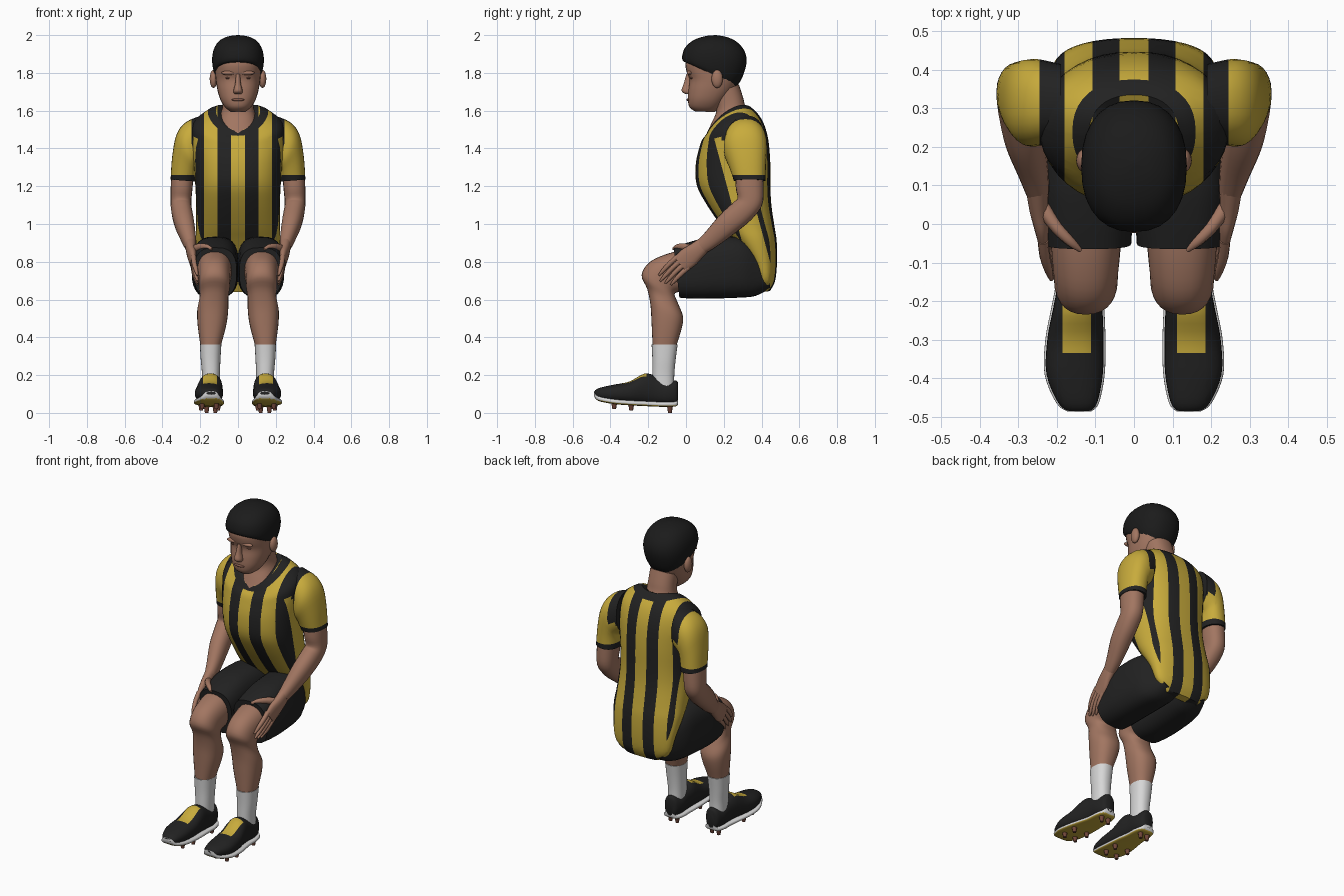
import bpy, bmesh, math
from mathutils import Vector as V, Matrix


def material(name, r, g, b):
    m = bpy.data.materials.new(name)
    m.diffuse_color = (r, g, b, 1)
    return m


SKIN = material("skin", .36, .18, .12)
BLACK = material("black cloth", .016, .016, .016)
YELLOW = material("yellow cloth", .58, .41, .045)
WHITE = material("white", .68, .68, .68)
HAIR = material("hair", .011, .011, .011)
STUD = material("stud brown", .16, .06, .04)
LIP = material("lip", .22, .10, .07)


def sec(x, rx, f, b, lift=0):
    """Cross-section from a front/top point to a back/bottom point in the yz plane."""
    return [x, (f[0] + b[0]) / 2, (f[1] + b[1]) / 2, rx, 0, 0,
            0, (f[0] - b[0]) / 2, (f[1] - b[1]) / 2, lift]


def sleeve_sec(i, o, cy, ry):
    """Cross-section from an inner to an outer point in the xz plane."""
    return [(i[0] + o[0]) / 2, cy, (i[1] + o[1]) / 2, (o[0] - i[0]) / 2, 0, (o[1] - i[1]) / 2,
            0, ry, 0, 0]


def path_secs(pts):
    """Round sections along a path of (x, y, z, rx, rside)."""
    out = []
    for i, p in enumerate(pts):
        d = V(pts[min(i + 1, len(pts) - 1)][:3]) - V(pts[max(i - 1, 0)][:3])
        d.normalize()
        a = V((1, 0, 0))
        a = (a - d * a.dot(d)).normalized()
        b = d.cross(a)
        out.append([*p[:3], *(a * p[3]), *(b * p[4]), 0])
    return out


def loft(bm, secs, n=28, k=4, p=2.3):
    """Smooth skin through the sections; returns the faces of each span."""
    rings, spans = [], []
    m = len(secs)
    for i in range(m - 1):
        q0, q1, q2, q3 = secs[max(i - 1, 0)], secs[i], secs[i + 1], secs[min(i + 2, m - 1)]
        for j in range(k + (i == m - 2)):
            t = j / k
            s = [.5 * (2 * b + (c - a) * t + (2 * a - 5 * b + 4 * c - d) * t * t
                       + (3 * b - a - 3 * c + d) * t ** 3) for a, b, c, d in zip(q0, q1, q2, q3)]
            c, a, b = V(s[0:3]), V(s[3:6]), V(s[6:9])
            ring = []
            for h in range(n):
                w = 2 * math.pi * h / n
                u, v = math.cos(w), math.sin(w)
                u2 = math.copysign(abs(u) ** (2 / p), u)
                v2 = math.copysign(abs(v) ** (2 / p), v)
                ring.append(bm.verts.new(c + a * u2 + b * v2 + V((0, 0, s[9] * u * u))))
            rings.append(ring)
    for i, (r, q) in enumerate(zip(rings, rings[1:])):
        if i % k == 0:
            spans.append([])
        for h in range(n):
            g = (h + 1) % n
            spans[-1].append(bm.faces.new((r[h], r[g], q[g], q[h])))
    bm.faces.new(rings[0])
    bm.faces.new(rings[-1])
    return spans


def cut(bm, co, no):
    bmesh.ops.bisect_plane(bm, geom=bm.verts[:] + bm.edges[:] + bm.faces[:],
                           plane_co=co, plane_no=no, dist=1e-5)


def finish(name, bm, mats, mirror=False, paint=None):
    bmesh.ops.recalc_face_normals(bm, faces=bm.faces[:])
    bm.normal_update()
    if paint:
        for f in bm.faces:
            f.material_index = paint(f, f.calc_center_median())
    me = bpy.data.meshes.new(name)
    bm.to_mesh(me)
    bm.free()
    for m in mats:
        me.materials.append(m)
    ob = bpy.data.objects.new(name, me)
    bpy.context.collection.objects.link(ob)
    bpy.ops.object.select_all(action='DESELECT')
    ob.select_set(True)
    bpy.context.view_layer.objects.active = ob
    bpy.ops.object.shade_smooth_by_angle(angle=math.radians(50))
    if mirror:
        ob.modifiers.new("mirror", 'MIRROR').use_bisect_axis[0] = False
    return ob


def part(name, secs, mat, mirror=False, **kw):
    bm = bmesh.new()
    loft(bm, secs, **kw)
    return finish(name, bm, [mat], mirror)


def blob(name, co, size, mat, mirror=False):
    bm = bmesh.new()
    bmesh.ops.create_uvsphere(bm, u_segments=16, v_segments=10, radius=1,
                              matrix=Matrix.Translation(co) @ Matrix.Diagonal((*size, 1)))
    return finish(name, bm, [mat], mirror)


# jersey: leaning torso, striped by cuts at fixed x, with a collar band on the last span
bm = bmesh.new()
spans = loft(bm, [
    sec(0, .11, (.40, .64), (.445, .645)), sec(0, .18, (.37, .70), (.472, .70)),
    sec(0, .205, (.33, .80), (.482, .80)), sec(0, .222, (.25, .91), (.48, .91)),
    sec(0, .222, (.19, .985), (.468, .99)), sec(0, .222, (.105, 1.11), (.452, 1.10)),
    sec(0, .226, (.056, 1.21), (.447, 1.2)), sec(0, .235, (.052, 1.32), (.446, 1.33)),
    sec(0, .245, (.072, 1.41), (.435, 1.45), .02), sec(0, .235, (.085, 1.445), (.41, 1.535), .045),
    sec(0, .16, (.102, 1.467), (.375, 1.59), .065), sec(0, .118, (.118, 1.495), (.335, 1.625), .045)],
    n=40)
for f in spans[-1]:
    f.material_index = 1
for x in (.038, .108, .18):
    for s in (-1, 1):
        cut(bm, (s * x, 0, 0), (1, 0, 0))
for s in (-1, 1):
    cut(bm, (0, .25 + s * .06, 1.3), (0, 1, .27))


def stripes(f, c):
    x = abs(c.x)
    if f.material_index or .038 < x < .108:
        return 1
    side = abs(c.y - .25 - (1.3 - c.z) * .27) < .06 and c.z < 1.45
    return int(x > .18 and not side)


finish("jersey", bm, [YELLOW, BLACK], paint=stripes)

# sleeves with dark hem and shoulder seam
bm = bmesh.new()
loft(bm, [sleeve_sec((.19, 1.33), (.19, 1.575), .315, .10), sleeve_sec((.215, 1.31), (.275, 1.54), .315, .112),
          sleeve_sec((.22, 1.29), (.325, 1.475), .315, .112), sleeve_sec((.222, 1.265), (.348, 1.36), .325, .098),
          sleeve_sec((.225, 1.225), (.357, 1.235), .337, .084)])
cut(bm, (0, 0, 1.26), (0, 0, 1))
cut(bm, (.245, 0, 0), (1, 0, 0))
finish("sleeves", bm, [YELLOW, BLACK], True,
       lambda f, c: int(c.z < 1.26 or (c.x < .245 and c.z > 1.4)))

# arms and hands resting beside the knees
part("arms", path_secs([(.29, .335, 1.32, .06, .07), (.298, .337, 1.2, .058, .074), (.302, .338, 1.12, .055, .068),
                        (.298, .30, 1.07, .055, .066), (.283, .22, 1.0, .052, .063), (.262, .14, .925, .04, .05),
                        (.25, .085, .88, .03, .04)]), SKIN, True, n=20)
part("palms", path_secs([(.252, .10, .895, .03, .04), (.247, .05, .853, .026, .048),
                         (.24, .01, .82, .022, .055), (.235, -.03, .788, .016, .05)]), SKIN, True, n=16)
for i in range(4):
    o = (i - 1.5) * .019
    y, z, l = -.015 + o, .80 - o, .115 - .012 * abs(i - 1.2)
    part("finger_%d" % (i + 1), path_secs([(.236, y, z, .014, .014), (.232, y - l * .4, z - l * .35, .013, .013),
                                           (.222, y - l * .75, z - l * .72, .011, .011),
                                           (.214, y - l, z - l, .005, .005)]), SKIN, True, n=10, k=2)
part("thumbs", path_secs([(.235, .04, .865, .02, .022), (.20, -.01, .88, .016, .018),
                          (.165, -.045, .878, .013, .015), (.138, -.068, .868, .006, .007)]), SKIN, True, n=10, k=3)

# shorts, one leg mirrored, both meeting in the middle
part("shorts", [sec(.12, .113, (-.065, .875), (-.035, .61)), sec(.122, .119, (.02, .905), (.03, .605)),
                sec(.123, .123, (.12, .928), (.12, .605)), sec(.115, .12, (.28, .93), (.28, .61)),
                sec(.10, .10, (.37, .88), (.37, .62)), sec(.08, .08, (.44, .78), (.445, .66))],
     BLACK, True, p=2.8)

# bare legs: thigh bending over the knee into the calf
part("legs", [sec(.125, .095, (.02, .87), (.03, .65)), sec(.125, .09, (-.09, .845), (-.04, .64)),
              sec(.125, .084, (-.19, .80), (-.06, .63)), sec(.125, .082, (-.235, .73), (-.055, .61)),
              sec(.127, .076, (-.205, .655), (-.038, .57)), sec(.134, .082, (-.188, .57), (-.016, .51)),
              sec(.138, .075, (-.182, .47), (-.022, .45)), sec(.145, .053, (-.176, .35), (-.052, .35)),
              sec(.145, .045, (-.17, .30), (-.06, .30))], SKIN, True)
part("socks", [sec(.145, .057, (-.182, .362), (-.044, .362)), sec(.145, .052, (-.178, .28), (-.055, .28)),
               sec(.143, .047, (-.178, .20), (-.062, .20)), sec(.143, .046, (-.178, .13), (-.062, .13))],
     WHITE, True)

# football shoes: upper with a yellow tongue, sole, studs
SHOE = [(-.487, .088, .112, .025, .142), (-.465, .064, .13, .05, .146), (-.39, .048, .148, .073, .154),
        (-.30, .04, .166, .073, .152), (-.22, .036, .208, .064, .146), (-.16, .033, .195, .056, .143),
        (-.10, .032, .168, .054, .142), (-.055, .034, .172, .042, .142), (-.042, .045, .16, .025, .142)]
bm = bmesh.new()
loft(bm, [sec(c, r, (y, t), (y, b + .008)) for y, b, t, r, c in SHOE])
for co, no in (((.112, 0, 0), (1, 0, 0)), ((.186, 0, 0), (1, 0, 0)),
               ((0, -.335, 0), (0, 1, 0)), ((0, -.21, 0), (0, 1, 0))):
    cut(bm, co, no)
finish("shoe_uppers", bm, [BLACK, YELLOW], True,
       lambda f, c: int(f.normal.z > .2 and .112 < c.x < .186 and -.335 < c.y < -.21))
bm = bmesh.new()
loft(bm, [sec(c, r + .005, (y, b + .027), (y, b)) for y, b, t, r, c in SHOE], p=3.5)
finish("shoe_soles", bm, [WHITE, YELLOW], True, lambda f, c: int(f.normal.z < -.6))
bm = bmesh.new()
for x, y, z in ((.12, -.085, 0), (.166, -.085, 0), (.105, -.29, .012), (.195, -.29, .012),
                (.115, -.38, .02), (.19, -.38, .02)):
    bmesh.ops.create_cone(bm, cap_ends=True, segments=10, radius1=.01, radius2=.017, depth=.045,
                          matrix=Matrix.Translation((x, y, z + .0225)))
finish("studs", bm, [STUD], True)

# neck, head and hair
part("neck", [sec(0, .12, (.105, 1.47), (.34, 1.56)), sec(0, .092, (.135, 1.535), (.315, 1.62)),
              sec(0, .082, (.16, 1.60), (.302, 1.67)), sec(0, .082, (.14, 1.68), (.28, 1.74))], SKIN)
part("head", [sec(0, .04, (.045, 1.597), (.15, 1.592)), sec(0, .068, (.018, 1.62), (.18, 1.615)),
              sec(0, .092, (.010, 1.66), (.21, 1.65)), sec(0, .108, (.012, 1.71), (.25, 1.70)),
              sec(0, .117, (.018, 1.765), (.275, 1.75)), sec(0, .122, (.002, 1.81), (.295, 1.81)),
              sec(0, .124, (-.002, 1.86), (.30, 1.86)), sec(0, .105, (.03, 1.93), (.28, 1.93)),
              sec(0, .05, (.10, 1.97), (.22, 1.97))], SKIN)
part("hair", [sec(0, .112, (.01, 1.855), (.255, 1.715)), sec(0, .13, (-.015, 1.862), (.293, 1.765)),
              sec(0, .137, (-.02, 1.89), (.32, 1.85)), sec(0, .128, (-.004, 1.935), (.31, 1.915)),
              sec(0, .10, (.04, 1.973), (.268, 1.965)), sec(0, .055, (.10, 1.994), (.215, 1.99)),
              sec(0, .004, (.155, 2.0), (.16, 2.0))], HAIR)
part("nose", [sec(0, .011, (.002, 1.795), (.04, 1.795)), sec(0, .015, (-.012, 1.745), (.04, 1.745)),
              sec(0, .025, (-.024, 1.705), (.04, 1.70)), sec(0, .018, (-.004, 1.688), (.04, 1.685))],
     SKIN, n=14)
blob("ears", (.13, .165, 1.768), (.02, .03, .048), SKIN, True)
blob("brows", (.048, .018, 1.80), (.04, .014, .012), SKIN, True)
blob("eyes", (.048, .032, 1.773), (.02, .01, .006), LIP, True)
blob("mouth", (0, .014, 1.658), (.034, .012, .008), LIP)
